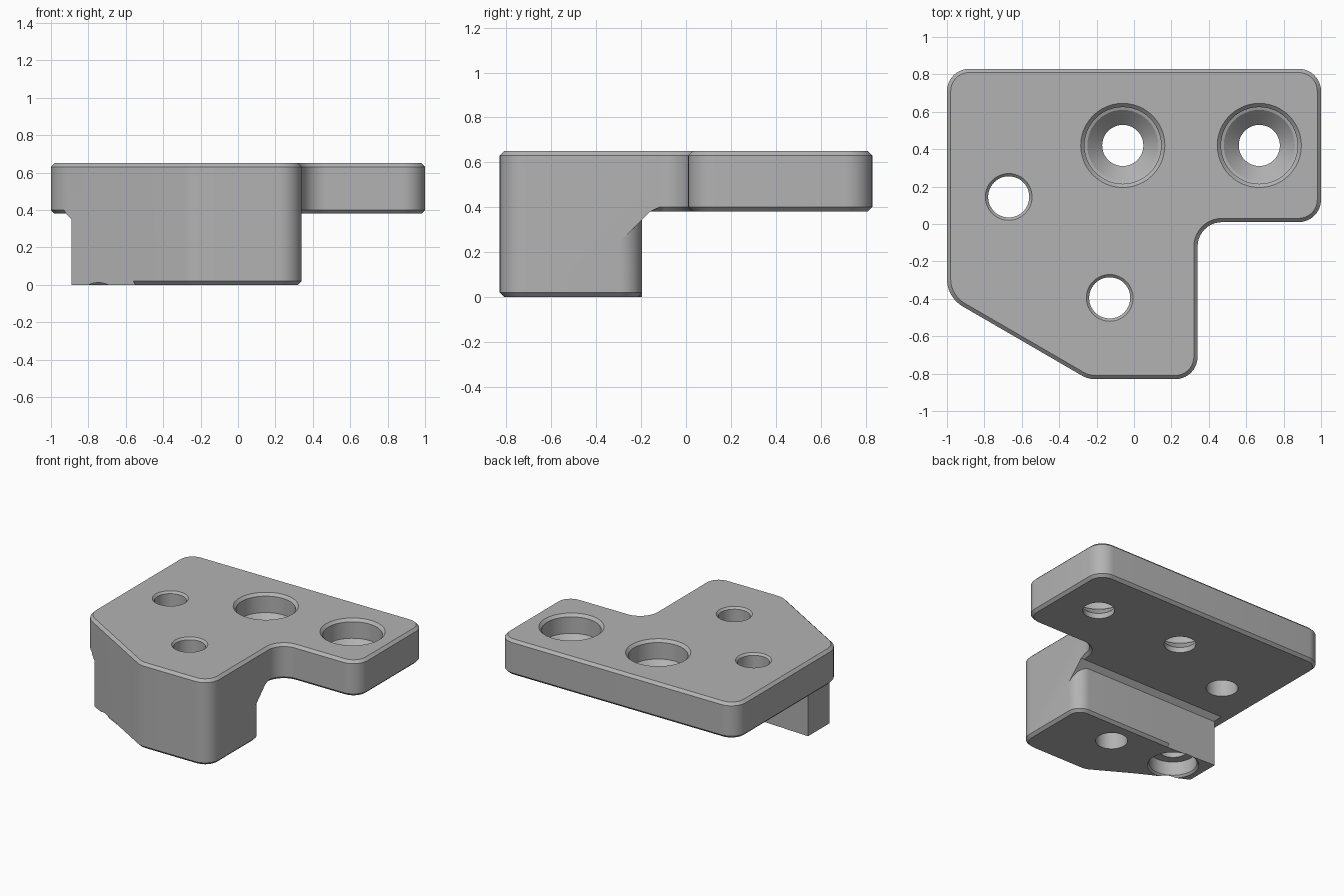
import bpy, bmesh, math
from mathutils import Vector

if "Cube" in bpy.data.objects:
    bpy.data.objects.remove(bpy.data.objects["Cube"])

TOP, UNDER, CHAMFER = 0.65, 0.38, 0.02


def make_object(name, bm):
    bmesh.ops.recalc_face_normals(bm, faces=bm.faces)
    mesh = bpy.data.meshes.new(name)
    bm.to_mesh(mesh)
    bm.free()
    obj = bpy.data.objects.new(name, mesh)
    bpy.context.collection.objects.link(obj)
    return obj


def rounded(corners, segments=10):
    """Turn (x, y, radius) corners into a filleted outline."""
    points = []
    for i, (x, y, r) in enumerate(corners):
        p = Vector((x, y))
        if r == 0:
            points.append(p)
            continue
        a = (Vector(corners[i - 1][:2]) - p).normalized()
        b = (Vector(corners[(i + 1) % len(corners)][:2]) - p).normalized()
        half = a.angle(b) / 2
        centre = p + (a + b).normalized() * r / math.sin(half)
        start = p + a * r / math.tan(half) - centre
        end = p + b * r / math.tan(half) - centre
        sweep = math.atan2(start.x * end.y - start.y * end.x, start.dot(end))
        for k in range(segments + 1):
            t = sweep * k / segments
            c, s = math.cos(t), math.sin(t)
            points.append(centre + Vector((start.x * c - start.y * s,
                                           start.x * s + start.y * c)))
    return points


def loft(name, low, z_low, high, z_high):
    """Solid between two outlines with matching points."""
    bm = bmesh.new()
    a = [bm.verts.new((p[0], p[1], z_low)) for p in low]
    b = [bm.verts.new((p[0], p[1], z_high)) for p in high]
    n = len(a)
    bm.faces.new(a[::-1])
    bm.faces.new(b)
    for i in range(n):
        j = (i + 1) % n
        bm.faces.new((a[i], a[j], b[j], b[i]))
    return make_object(name, bm)


def drill(x, y, profile, sides=48):
    """Turned cutter from (radius, height) pairs, bottom to top."""
    bm = bmesh.new()
    rings = []
    for r, z in profile:
        angles = [math.tau * k / sides for k in range(sides)]
        rings.append([bm.verts.new((x + r * math.cos(t), y + r * math.sin(t), z))
                      for t in angles])
    for a, b in zip(rings, rings[1:]):
        for i in range(sides):
            j = (i + 1) % sides
            bm.faces.new((a[i], a[j], b[j], b[i]))
    bm.faces.new(rings[0][::-1])
    bm.faces.new(rings[-1])
    return make_object("drill", bm)


def cut(target, cutter):
    mod = target.modifiers.new("cut", 'BOOLEAN')
    mod.operation, mod.solver, mod.object = 'DIFFERENCE', 'EXACT', cutter
    bpy.context.view_layer.objects.active = target
    bpy.ops.object.modifier_apply(modifier=mod.name)
    bpy.data.objects.remove(cutter)


def rectangle(x0, y0, x1, y1):
    return [(x0, y0), (x1, y0), (x1, y1), (x0, y1)]


# Full-height body from the plan outline
outline = rounded([(-1, 0.83, 0.12), (-1, -0.392, 0.17), (-0.56, -0.647, 0),
                   (-0.245, -0.83, 0.15), (0.34, -0.83, 0.12),
                   (0.34, 0.01, 0.13), (1, 0.01, 0.12), (1, 0.83, 0.12)])
body = loft("mounting_bracket", outline, 0, outline, TOP)

# Undercut that leaves the lower block and its sloped shoulder standing
undercut = loft("undercut", rectangle(-1.2, -1.2, 1.2, 1.2), -0.1,
                rectangle(-1.2, -1.2, 1.2, 1.2), UNDER)
post = rounded([(-0.89, -1.3, 0), (0.36, -1.3, 0), (0.36, -0.305, 0),
                (0.34, -0.305, 0), (0.34, -0.195, 0.1), (-0.48, -0.195, 0),
                (-0.89, -0.195, 0)])
cut(undercut, loft("block_footprint", post, -0.2, post, 0.5))
cut(undercut, loft("shoulder", rectangle(-0.74, -1.3, 1.3, -0.34), 0.2,
                   rectangle(-0.94, -1.3, 1.3, -0.14), 0.4))
cut(body, undercut)

# Chamfer the rims of the top, the plate underside and the block foot
bm = bmesh.new()
bm.from_mesh(body.data)
bmesh.ops.remove_doubles(bm, verts=bm.verts, dist=0.0002)
bm.normal_update()
rims = []
for e in bm.edges:
    if len(e.link_faces) != 2 or not e.is_convex:
        continue
    mid = (e.verts[0].co + e.verts[1].co) / 2
    level = abs(e.verts[0].co.z - e.verts[1].co.z) < 0.001
    tilt = sorted(abs(f.normal.z) for f in e.link_faces)
    if not level or tilt[0] > 0.1 or tilt[1] < 0.9:
        continue
    if mid.z > UNDER - 0.01 or mid.x > -0.57:
        rims.append(e)
bmesh.ops.bevel(bm, geom=rims, offset=CHAMFER, segments=1, profile=0.5,
                affect='EDGES', clamp_overlap=False)
bm.to_mesh(body.data)
bm.free()

# Countersunk screw holes
for x in (-0.06, 0.67):
    cut(body, drill(x, 0.42, [(0.11, -0.1), (0.11, 0.42), (0.19, 0.5),
                              (0.205, 0.505), (0.205, TOP - CHAMFER),
                              (0.245, TOP + CHAMFER)]))

# Plain dowel holes
for x, y in ((-0.67, 0.145), (-0.13, -0.395)):
    cut(body, drill(x, y, [(0.11, -0.1), (0.11, TOP - 0.015),
                           (0.14, TOP + 0.015)]))

# Blind counterbore under the block
cut(body, drill(-0.67, -0.38, [(0.19, -0.015), (0.165, 0.015), (0.165, 0.12),
                               (0.1, 0.12), (0.1, 0.4)]))

# Grey finish
grey = bpy.data.materials.new("plain grey")
grey.use_nodes = True
colour = (0.45, 0.45, 0.45, 1)
grey.diffuse_color = colour
grey.node_tree.nodes["Principled BSDF"].inputs["Base Color"].default_value = colour
body.data.materials.clear()
body.data.materials.append(grey)

bpy.ops.object.select_all(action='DESELECT')
body.select_set(True)
bpy.context.view_layer.objects.active = body
bpy.ops.object.shade_smooth_by_angle(angle=math.radians(25))
